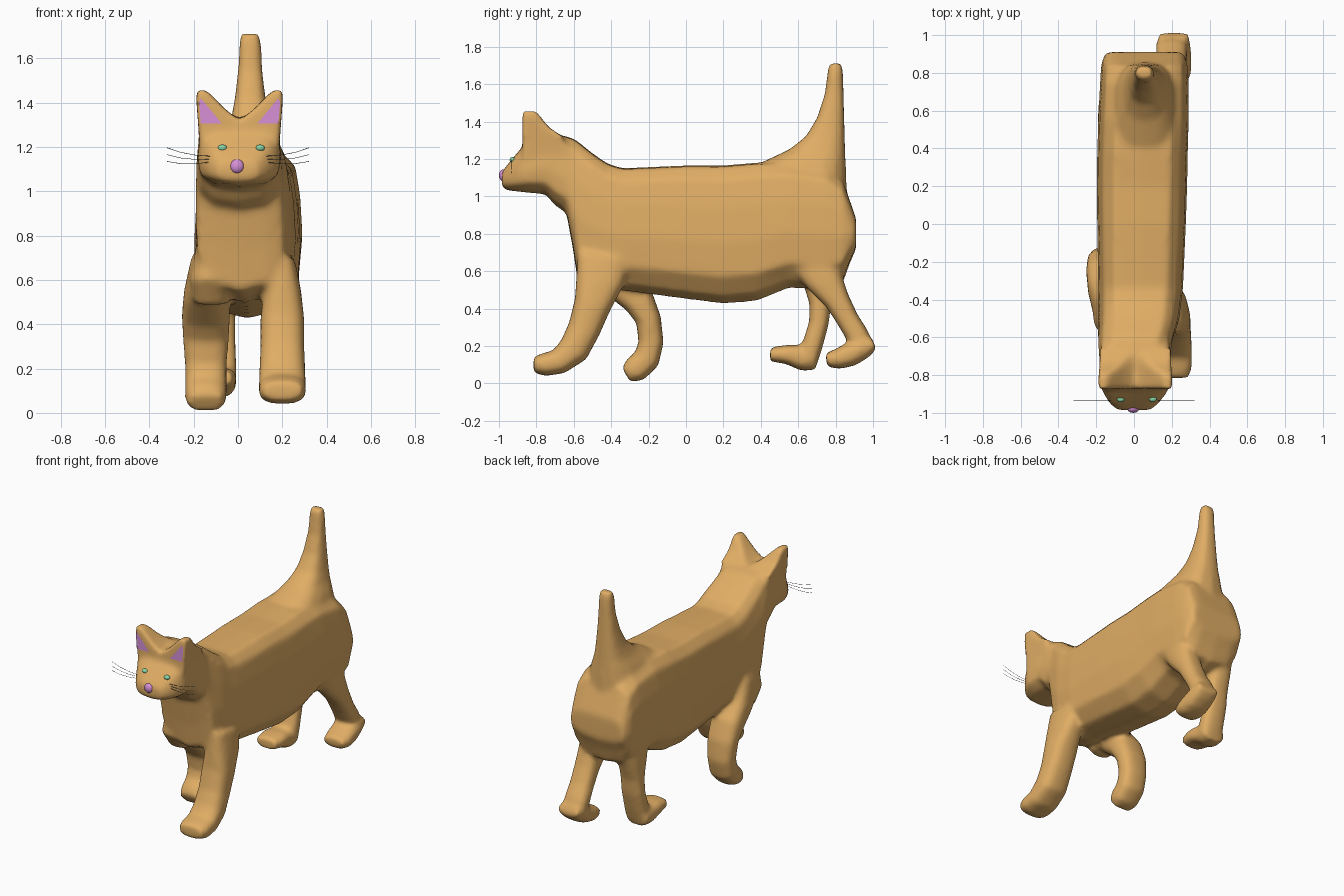
import bpy, bmesh, math
from mathutils import Vector


def material(name, rgb):
    m = bpy.data.materials.new(name)
    m.diffuse_color = (*rgb, 1)
    return m


FUR = material("fur", (0.75, 0.42, 0.13))
PINK = material("pink", (0.68, 0.28, 0.68))
GREEN = material("green", (0.25, 0.68, 0.38))
DARK = material("dark", (0.12, 0.12, 0.12))


def loft(bm, rings):
    """Skin a list of equally sized point rings and close both ends."""
    vs = [[bm.verts.new(p) for p in r] for r in rings]
    n = len(vs[0])
    faces = [bm.faces.new(vs[0]), bm.faces.new(vs[-1][::-1])]
    for a, b in zip(vs, vs[1:]):
        for i in range(n):
            j = (i + 1) % n
            faces.append(bm.faces.new((a[i], b[i], b[j], a[j])))
    bmesh.ops.recalc_face_normals(bm, faces=faces)


def rounded(n=16, e=0.75):
    """Rounded-square outline of unit half size."""
    out = []
    for i in range(n):
        c, s = math.cos(math.tau * i / n), math.sin(math.tau * i / n)
        out.append((math.copysign(abs(c) ** e, c), math.copysign(abs(s) ** e, s)))
    return out


def limb(bm, cx, path):
    """Tube through (y, z, thickness, half width) stations in a plane of constant x."""
    rings = []
    for i, (y, z, r, w) in enumerate(path):
        a, b = path[max(i - 1, 0)], path[min(i + 1, len(path) - 1)]
        t = Vector((b[0] - a[0], b[1] - a[1])).normalized()
        rings.append([(cx + w * u, y - t.y * r * v, z + t.x * r * v) for u, v in rounded()])
    loft(bm, rings)


bm = bmesh.new()

# Head, neck and torso: y, centre x, half width, bottom z, top z
HALF = [(0.62, 0.99), (0.87, 0.9), (0.96, 0.7), (1, 0.45), (0.94, 0.2), (0.6, 0.05)]
OUTLINE = [(0, 1)] + HALF + [(0, 0)] + [(-u, v) for u, v in HALF[::-1]]
trunk = [
    (-0.985, 0.0, 0.09, 1.045, 1.13), (-0.95, 0.0, 0.13, 1.03, 1.175),
    (-0.90, 0.005, 0.165, 1.025, 1.235), (-0.86, 0.005, 0.185, 1.02, 1.28),
    (-0.75, 0.005, 0.19, 1.01, 1.335), (-0.70, 0.005, 0.19, 0.95, 1.335),
    (-0.64, 0.005, 0.195, 0.91, 1.32), (-0.605, 0.007, 0.2, 0.72, 1.31),
    (-0.58, 0.012, 0.205, 0.55, 1.295), (-0.50, 0.025, 0.215, 0.52, 1.23),
    (-0.42, 0.03, 0.22, 0.5, 1.175), (-0.34, 0.035, 0.225, 0.495, 1.15),
    (0.0, 0.04, 0.235, 0.45, 1.165), (0.2, 0.042, 0.24, 0.425, 1.165),
    (0.38, 0.045, 0.24, 0.44, 1.18), (0.55, 0.05, 0.24, 0.51, 1.18),
    (0.75, 0.055, 0.235, 0.5, 1.15), (0.84, 0.055, 0.23, 0.54, 1.08),
    (0.875, 0.055, 0.22, 0.64, 0.98), (0.91, 0.055, 0.205, 0.72, 0.88)]
loft(bm, [[(cx + w * u, y, lo + (hi - lo) * v) for u, v in OUTLINE]
          for y, cx, w, lo, hi in trunk])

# Tail: z, front y, back y, half width
tail = [(0.95, 0.3, 0.865, 0.2), (1.1, 0.32, 0.858, 0.18), (1.18, 0.4, 0.855, 0.15),
        (1.25, 0.55, 0.852, 0.11), (1.32, 0.64, 0.85, 0.088), (1.42, 0.70, 0.847, 0.07),
        (1.55, 0.742, 0.843, 0.055), (1.67, 0.757, 0.84, 0.05), (1.71, 0.765, 0.835, 0.042)]
loft(bm, [[(0.055 + w * u, (a + b) / 2 + (b - a) / 2 * v, z) for u, v in rounded()]
          for z, a, b, w in tail])

# Ears: z, inner offset, outer offset, back y
for s in (-1, 1):
    ear = [(1.2, 0.0, 0.18, -0.62), (1.32, 0.0, 0.188, -0.66),
           (1.37, 0.065, 0.192, -0.735), (1.455, 0.148, 0.198, -0.80)]
    loft(bm, [[(0.007 + s * a, -0.872, z), (0.007 + s * b, -0.875, z),
               (0.007 + s * b, y, z), (0.007 + s * a, y, z)] for z, a, b, y in ear])

# Front legs
limb(bm, 0.2, [(-0.44, 0.68, 0.14, 0.06), (-0.46, 0.55, 0.13, 0.085), (-0.50, 0.42, 0.1, 0.1),
               (-0.545, 0.29, 0.088, 0.1), (-0.60, 0.18, 0.085, 0.105),
               (-0.68, 0.115, 0.068, 0.108), (-0.76, 0.1, 0.062, 0.108), (-0.815, 0.1, 0.042, 0.09)])
limb(bm, -0.145, [(-0.46, 0.66, 0.13, 0.07), (-0.35, 0.54, 0.1, 0.1), (-0.25, 0.44, 0.085, 0.11),
                  (-0.20, 0.34, 0.068, 0.105), (-0.187, 0.22, 0.068, 0.095),
                  (-0.21, 0.13, 0.072, 0.095), (-0.27, 0.075, 0.072, 0.095), (-0.32, 0.045, 0.045, 0.08)])
limb(bm, -0.12, [(-0.44, 0.75, 0.14, 0.07), (-0.47, 0.6, 0.12, 0.1), (-0.44, 0.5, 0.07, 0.08)])

# Hind legs, each a shin and a foot
limb(bm, 0.2, [(0.68, 0.68, 0.14, 0.07), (0.74, 0.55, 0.1, 0.08), (0.81, 0.44, 0.068, 0.08),
               (0.865, 0.34, 0.06, 0.08), (0.92, 0.25, 0.062, 0.085), (0.945, 0.19, 0.045, 0.085)])
limb(bm, 0.21, [(1.005, 0.215, 0.035, 0.08), (0.95, 0.19, 0.058, 0.09), (0.88, 0.155, 0.065, 0.095),
                (0.81, 0.13, 0.055, 0.095), (0.75, 0.125, 0.037, 0.08)])
limb(bm, -0.09, [(0.72, 0.68, 0.14, 0.07), (0.72, 0.55, 0.1, 0.08), (0.718, 0.42, 0.058, 0.08),
                 (0.71, 0.32, 0.053, 0.08), (0.675, 0.2, 0.055, 0.085), (0.655, 0.12, 0.05, 0.085)])
limb(bm, -0.1, [(0.70, 0.12, 0.05, 0.08), (0.63, 0.135, 0.07, 0.09),
                (0.54, 0.155, 0.052, 0.095), (0.45, 0.155, 0.038, 0.08)])

# Fuse everything into one smooth skin
mesh = bpy.data.meshes.new("cat_body")
bm.to_mesh(mesh)
bm.free()
body = bpy.data.objects.new("cat_body", mesh)
bpy.context.collection.objects.link(body)
mesh.materials.append(FUR)
remesh = body.modifiers.new("fuse", 'REMESH')
remesh.mode, remesh.voxel_size, remesh.use_smooth_shade = 'VOXEL', 0.015, True
smooth = body.modifiers.new("soften", 'SMOOTH')
smooth.factor, smooth.iterations = 0.5, 10


def ball(name, loc, size, mat):
    bpy.ops.mesh.primitive_uv_sphere_add(segments=12, ring_count=8, radius=1, location=loc)
    o = bpy.context.object
    o.name, o.scale = name, size
    o.data.materials.append(mat)
    bpy.ops.object.shade_smooth()


# Nose and eyes
ball("nose", (-0.004, -0.978, 1.112), (0.032, 0.022, 0.032), PINK)
ball("left_eye", (-0.07, -0.927, 1.195), (0.021, 0.016, 0.015), GREEN)
ball("right_eye", (0.1, -0.927, 1.195), (0.021, 0.016, 0.015), GREEN)

for s, side in ((-1, "left"), (1, "right")):
    # Pink inner ear
    m = bpy.data.meshes.new(side + "_inner_ear")
    pts = [(0.175, 1.42), (0.08, 1.305), (0.175, 1.305), (0.183, 1.40)]
    m.from_pydata([(0.007 + s * x, -0.876, z) for x, z in pts], [], [(0, 1, 2, 3)])
    m.materials.append(PINK)
    bpy.context.collection.objects.link(bpy.data.objects.new(m.name, m))
    # Whiskers
    c = bpy.data.curves.new(side + "_whiskers", 'CURVE')
    c.dimensions, c.bevel_depth, c.bevel_resolution = '3D', 0.0012, 0
    for k in (-1, 0, 1):
        sp = c.splines.new('POLY')
        sp.points.add(3)
        for p, (x, z) in zip(sp.points, ((0.11, 1.145), (0.19, 1.143), (0.26, 1.15), (0.32, 1.165))):
            p.co = (s * x, -0.935, z + k * (0.012 + 0.09 * (x - 0.11)), 1)
    c.materials.append(DARK)
    bpy.context.collection.objects.link(bpy.data.objects.new(c.name, c))
